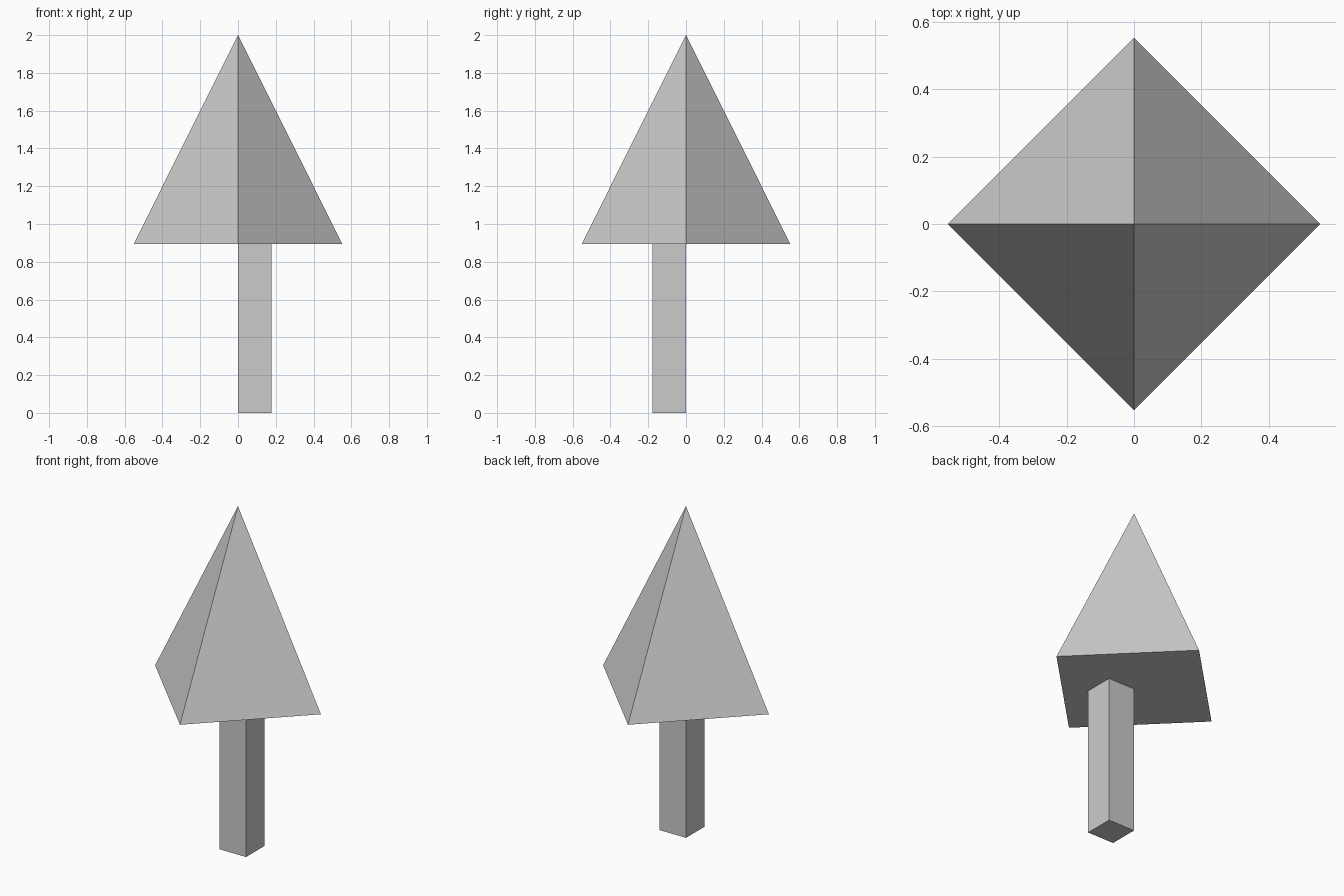
import bpy

if "Cube" in bpy.data.objects:
    bpy.data.objects.remove(bpy.data.objects["Cube"])

BASE_Z, TOP_Z = 0.893, 2.0
RADIUS, TRUNK = 0.553, 0.178

# Canopy: four-sided pyramid with corners on the x and y axes
bpy.ops.mesh.primitive_cone_add(vertices=4, radius1=RADIUS, radius2=0,
                                depth=TOP_Z - BASE_Z, end_fill_type='NGON',
                                location=(0, 0, (TOP_Z + BASE_Z) / 2))
bpy.context.object.name = "canopy"

# Trunk: square post with one corner on the central axis
bpy.ops.mesh.primitive_cube_add(size=1, location=(TRUNK / 2, -TRUNK / 2, BASE_Z / 2))
trunk = bpy.context.object
trunk.name = "trunk"
trunk.scale = (TRUNK, TRUNK, BASE_Z)
bpy.ops.object.transform_apply(location=False, rotation=False, scale=True)
